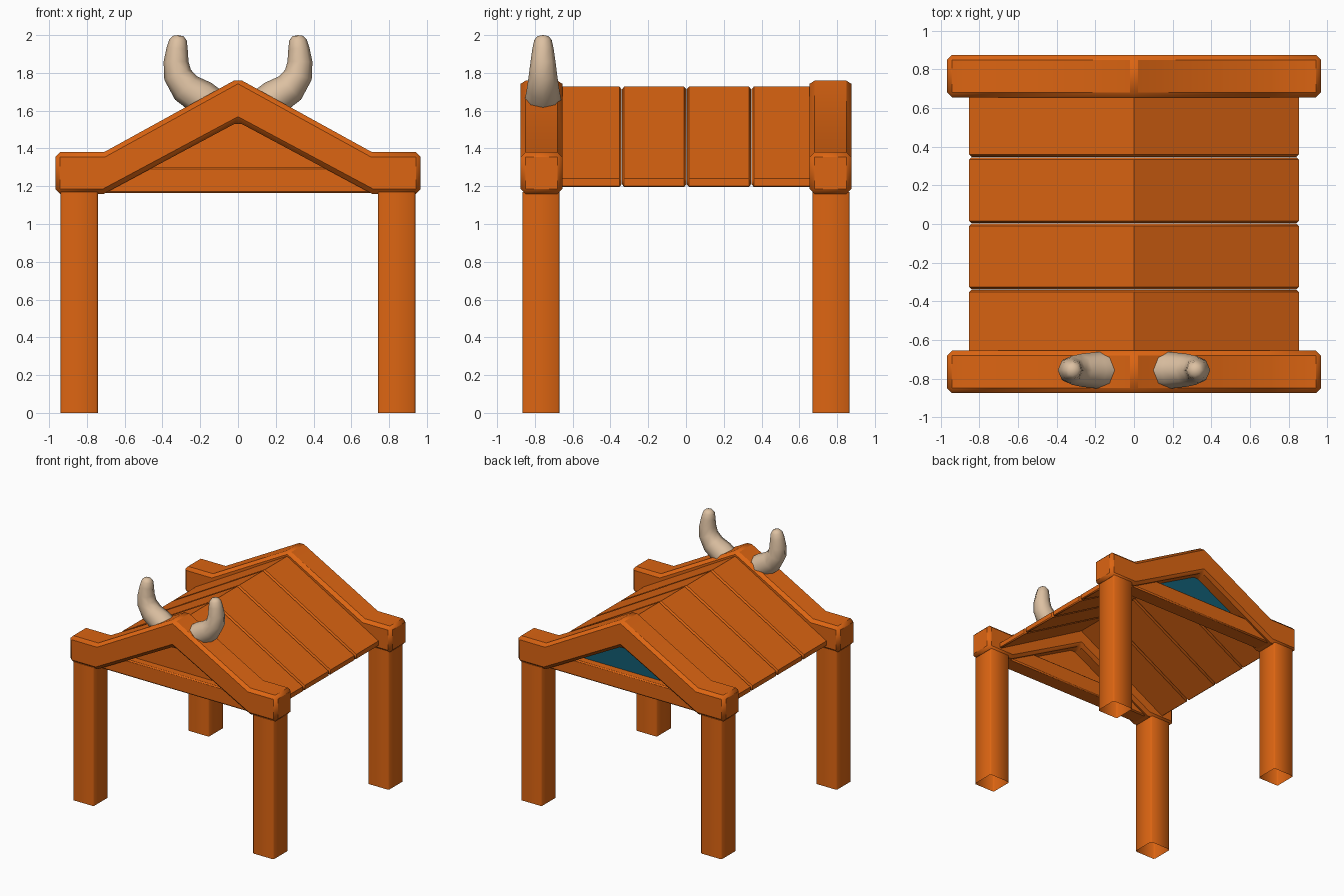
import bpy, bmesh, math
from mathutils import Vector

if "Cube" in bpy.data.objects:
    bpy.data.objects.remove(bpy.data.objects["Cube"])


def material(name, rgb):
    m = bpy.data.materials.new(name)
    m.diffuse_color = (*rgb, 1)
    m.use_nodes = True
    m.node_tree.nodes["Principled BSDF"].inputs["Base Color"].default_value = m.diffuse_color
    return m


WOOD = material("orange wood", (0.72, 0.13, 0.006))
HORN = material("pale horn", (0.72, 0.53, 0.36))
TEAL = material("teal panel", (0.006, 0.11, 0.17))


def finish(name, bm, mat, bevel=0, limit=40, smooth=50):
    bmesh.ops.recalc_face_normals(bm, faces=bm.faces)
    me = bpy.data.meshes.new(name)
    bm.to_mesh(me)
    bm.free()
    ob = bpy.data.objects.new(name, me)
    bpy.context.collection.objects.link(ob)
    me.materials.append(mat)
    bpy.ops.object.select_all(action='DESELECT')
    ob.select_set(True)
    bpy.context.view_layer.objects.active = ob
    bpy.ops.object.shade_smooth_by_angle(angle=math.radians(smooth))
    if bevel:
        b = ob.modifiers.new("bevel", 'BEVEL')
        b.width = bevel
        b.segments = 1
        b.limit_method = 'ANGLE'
        b.angle_limit = math.radians(limit)
    return ob


def extrude_y(name, half, y0, y1, mat, bevel=0, limit=40):
    """Mirror a right-hand xz outline about x = 0 and extrude it along y."""
    pts = half + [(-x, z) for x, z in reversed(half) if x > 0]
    bm = bmesh.new()
    f = bm.faces.new([bm.verts.new((x, y0, z)) for x, z in pts])
    r = bmesh.ops.extrude_face_region(bm, geom=[f])
    vs = [v for v in r["geom"] if isinstance(v, bmesh.types.BMVert)]
    bmesh.ops.translate(bm, verts=vs, vec=(0, y1 - y0, 0))
    return finish(name, bm, mat, bevel, limit)


# four posts, open underneath
for sx in (-1, 1):
    for sy, label in ((-1, "front"), (1, "back")):
        bm = bmesh.new()
        bmesh.ops.create_cube(bm, size=1)
        for v in bm.verts:
            v.co = (sx * 0.84 + v.co.x * 0.197, sy * 0.768 + v.co.y * 0.197,
                    (v.co.z + 0.5) * 1.17)
        bm.normal_update()
        bmesh.ops.bevel(bm, geom=[e for e in bm.edges
                                  if abs(e.verts[0].co.z - e.verts[1].co.z) > 0.5],
                        offset=0.01, segments=1, affect='EDGES')
        bmesh.ops.delete(bm, geom=[f for f in bm.faces if f.calc_center_median().z < 0.01],
                         context='FACES_ONLY')
        finish(label + "_post", bm, WOOD)

# gable frames with crossbeam and infill panel
frame = [(0, 1.54), (0.71, 1.16), (0.967, 1.16), (0.967, 1.38),
         (0.71, 1.38), (0, 1.771)]
for s, label, mat in ((-1, "front", WOOD), (1, "back", TEAL)):
    extrude_y(label + "_gable_frame", frame, s * 0.765 - 0.11, s * 0.765 + 0.11,
              WOOD, 0.025)
    bm = bmesh.new()
    bmesh.ops.create_cube(bm, size=1)
    for v in bm.verts:
        v.co = (v.co.x * 1.6, s * 0.765 + v.co.y * 0.14, 1.232 + v.co.z * 0.138)
    finish(label + "_crossbeam", bm, WOOD, 0.01)
    extrude_y(label + "_gable_panel", [(0.70, 1.22), (0, 1.6)],
              s * 0.765 - 0.004, s * 0.765 + 0.004, mat)

# roof planks, bevelled so the joints read as grooves
plank = [(0, 1.67), (0.853, 1.19), (0.853, 1.24), (0, 1.727)]
for i in range(4):
    y = -0.682 + i * 0.343
    extrude_y("roof_plank", plank, y, y + 0.341, WOOD, 0.012, 65)

# horns: tapered eight-sided rings (x, z, radius) along a curve
rings = [(0.15, 1.635, 0.095), (0.195, 1.67, 0.094), (0.275, 1.72, 0.085),
         (0.32, 1.79, 0.075), (0.328, 1.86, 0.066), (0.322, 1.93, 0.056),
         (0.317, 1.975, 0.046), (0.316, 1.995, 0.028)]
for s, label in ((-1, "left"), (1, "right")):
    bm = bmesh.new()
    loops = []
    for i, (x, z, r) in enumerate(rings):
        a, b = rings[max(i - 1, 0)], rings[min(i + 1, len(rings) - 1)]
        t = Vector((b[0] - a[0], 0, b[1] - a[1])).normalized()
        side = Vector((t.z, 0, -t.x))
        loop = []
        for k in range(8):
            ang = k * math.pi / 4
            p = Vector((x, -0.757, z)) + side * r * math.cos(ang) \
                + Vector((0, r * math.sin(ang), 0))
            loop.append(bm.verts.new((p.x * s, p.y, p.z)))
        loops.append(loop)
    for p, q in zip(loops, loops[1:]):
        for k in range(8):
            bm.faces.new((p[k], p[(k + 1) % 8], q[(k + 1) % 8], q[k]))
    bm.faces.new(loops[0])
    tip = bm.verts.new((0.316 * s, -0.757, 2.0))
    for k in range(8):
        bm.faces.new((loops[-1][k], loops[-1][(k + 1) % 8], tip))
    finish(label + "_horn", bm, HORN, smooth=65)
